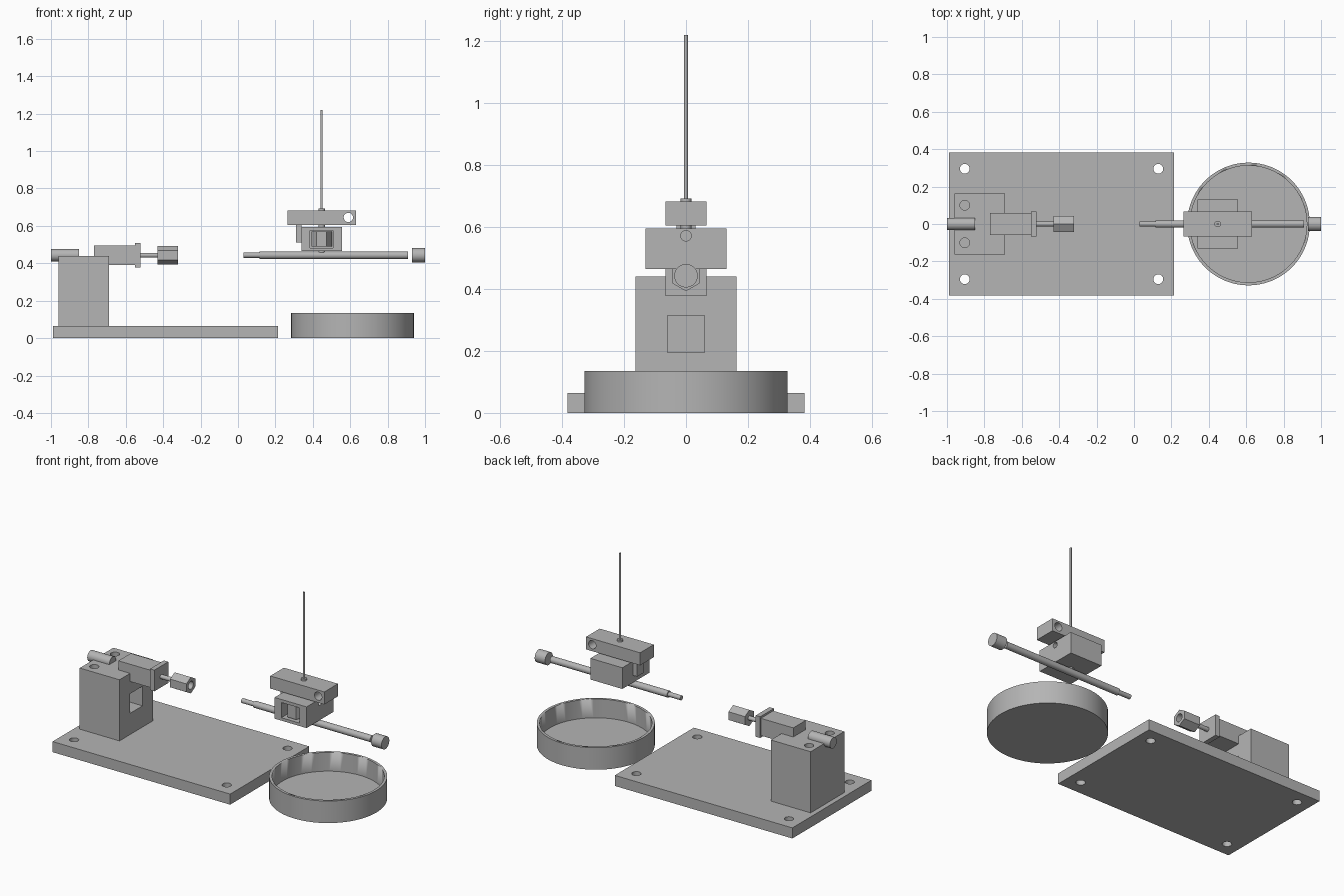
import bpy, math
from mathutils import Vector

old = bpy.data.objects.get("Cube")
if old:
    bpy.data.objects.remove(old, do_unlink=True)

GREY = (0.46, 0.46, 0.46, 1)
grey = bpy.data.materials.new("plain grey")
grey.use_nodes = True
grey.diffuse_color = GREY
grey.node_tree.nodes["Principled BSDF"].inputs["Base Color"].default_value = GREY


def finish(name):
    ob = bpy.context.object
    ob.name = name
    ob.data.materials.append(grey)
    return ob


def box(name, x, y, z):
    """Box from (min, max) ranges."""
    ranges = (x, y, z)
    bpy.ops.mesh.primitive_cube_add(size=1, location=[sum(r) / 2 for r in ranges])
    ob = finish(name)
    for v in ob.data.vertices:
        v.co = [c * (r[1] - r[0]) for c, r in zip(v.co, ranges)]
    return ob


def rod(name, start, end, r, sides=48, spin=0):
    """Cylinder or prism between two points."""
    a, b = Vector(start), Vector(end)
    turn = (b - a).to_track_quat('Z', 'Y').to_euler()
    bpy.ops.mesh.primitive_cylinder_add(vertices=sides, radius=r, depth=(b - a).length,
                                        location=(a + b) / 2, rotation=turn)
    ob = finish(name)
    if spin:
        c, s = math.cos(spin), math.sin(spin)
        for v in ob.data.vertices:
            v.co.x, v.co.y = c * v.co.x - s * v.co.y, s * v.co.x + c * v.co.y
    if sides > 8:
        bpy.ops.object.shade_smooth_by_angle(angle=math.radians(30))
    return ob


def cut(target, *cutters):
    """Subtract each cutter, then discard it."""
    bpy.context.view_layer.objects.active = target
    for cutter in cutters:
        cutter.hide_render = True
        mod = target.modifiers.new("cut", 'BOOLEAN')
        mod.operation = 'DIFFERENCE'
        mod.solver = 'EXACT'
        mod.object = cutter
        bpy.ops.object.modifier_apply(modifier=mod.name)
        bpy.data.objects.remove(cutter, do_unlink=True)


AXIS = 0.443    # height of the drive line
PIN = 0.447     # x of the needle

# Base plate with four through holes
plate = box("base_plate", (-0.99, 0.215), (-0.383, 0.383), (0, 0.065))
cut(plate, *[rod("hole", (x, y, -0.1), (x, y, 0.2), 0.026)
             for x in (-0.905, 0.13) for y in (-0.295, 0.295)])

# Motor stand with two screw holes and a square pocket
stand = box("motor_stand", (-0.96, -0.69), (-0.163, 0.163), (0.065, 0.44))
cut(stand, box("pocket", (-0.81, -0.6), (-0.06, 0.06), (0.195, 0.315)),
    *[rod("hole", (-0.905, y, 0.3), (-0.905, y, 0.6), 0.026) for y in (-0.1, 0.1)])

# Motor: rear shaft, body, flange, front shaft and hollow hex coupling
rod("rear_shaft", (-1, 0, AXIS), (-0.85, 0, AXIS), 0.033)
box("motor_body", (-0.77, -0.55), (-0.06, 0.06), (0.39, 0.496))
box("motor_flange", (-0.55, -0.52), (-0.067, 0.067), (0.378, 0.508))
rod("front_shaft", (-0.53, 0, AXIS), (-0.42, 0, AXIS), 0.013)
coupling = rod("hex_coupling", (-0.43, 0, AXIS), (-0.32, 0, AXIS), 0.05, 6)
# Put a hex corner at the top
world = [coupling.matrix_basis @ v.co for v in coupling.data.vertices]
if max(p.z for p in world) < AXIS + 0.048:
    bpy.data.objects.remove(coupling, do_unlink=True)
    coupling = rod("hex_coupling", (-0.43, 0, AXIS), (-0.32, 0, AXIS), 0.05, 6, math.pi / 6)
cut(coupling, rod("bore", (-0.39, 0, AXIS), (-0.2, 0, AXIS), 0.024))

# Round open dish
dish = rod("dish", (0.612, 0, 0), (0.612, 0, 0.135), 0.328, 96)
cut(dish, rod("hollow", (0.612, 0, 0.02), (0.612, 0, 0.3), 0.312, 96))

# Stepped lead rod and its separate end cap
rod("lead_rod", (0.115, 0, AXIS), (0.91, 0, AXIS), 0.02)
rod("lead_rod_tip", (0.03, 0, AXIS), (0.12, 0, AXIS), 0.014)
rod("end_cap", (0.93, 0, AXIS), (1, 0, AXIS), 0.038)

# Carriage block with a nut pocket in front and a side hole
carriage = box("carriage", (0.34, 0.557), (-0.131, 0.131), (0.465, 0.595))
cut(carriage, box("pocket", (0.386, 0.508), (-0.3, -0.04), (0.483, 0.576)),
    rod("hole", (0.5, 0, 0.572), (0.7, 0, 0.572), 0.017))
rod("captive_nut", (PIN, -0.07, 0.49), (PIN, -0.07, 0.57), 0.055, 6, math.pi / 6)
box("side_clip", (0.31, 0.34), (-0.03, 0.03), (0.51, 0.605))

# Upper arm with a cross hole
arm = box("upper_arm", (0.265, 0.632), (-0.066, 0.066), (0.605, 0.682))
cut(arm, rod("hole", (0.59, -0.2, 0.645), (0.59, 0.2, 0.645), 0.025))

# Pivot tube and tall needle
rod("pivot_tube", (PIN, 0, 0.457), (PIN, 0, 0.693), 0.017)
rod("needle", (PIN, 0, 0.6), (PIN, 0, 1.22), 0.006, 24)
